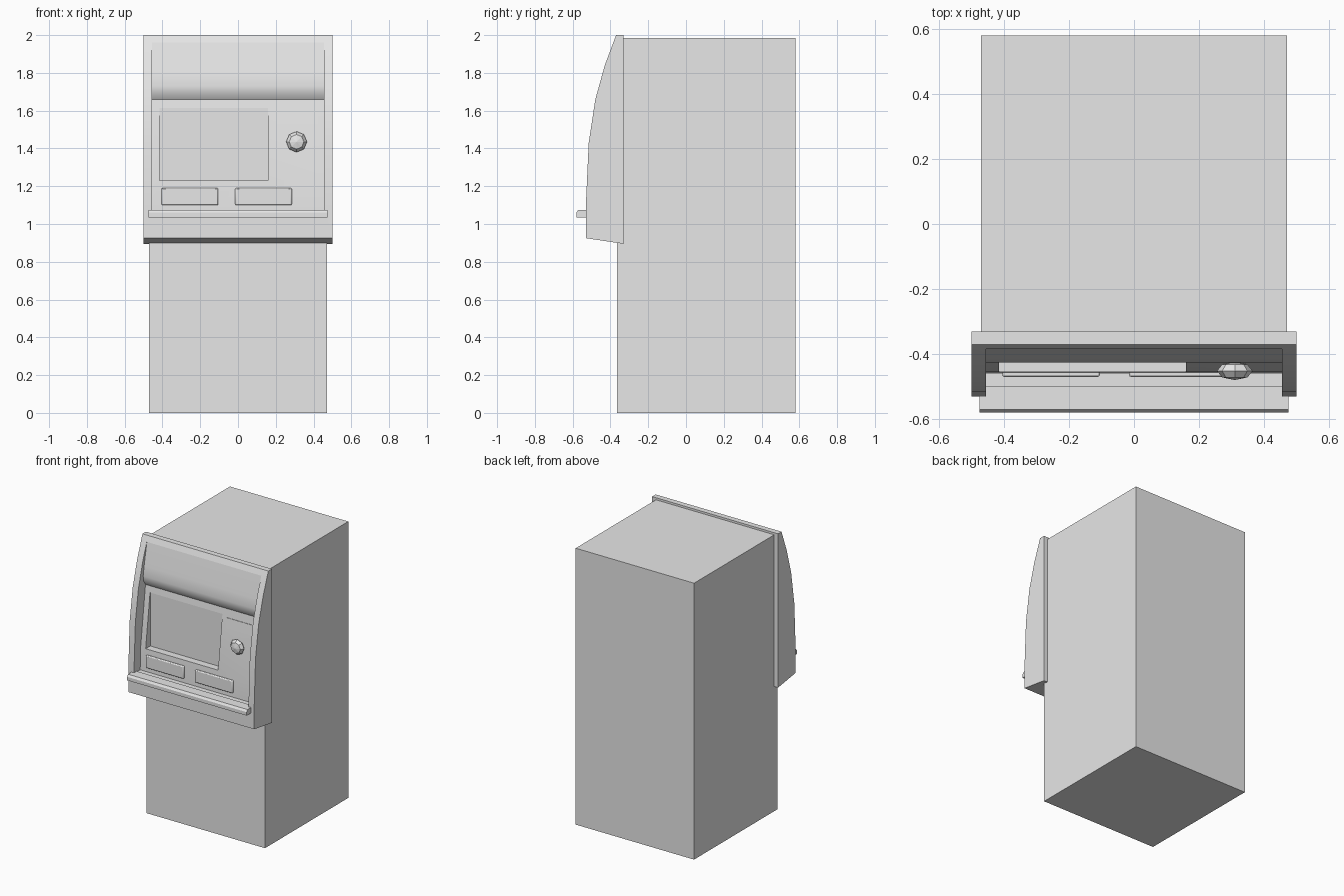
import bpy
import bmesh
from mathutils import Matrix

cube = bpy.data.objects.get("Cube")
if cube:
    bpy.data.objects.remove(cube, do_unlink=True)

grey = bpy.data.materials.new("light_grey")
grey.use_nodes = True
grey.diffuse_color = (0.8, 0.8, 0.8, 1)
grey.node_tree.nodes["Principled BSDF"].inputs["Base Color"].default_value = (0.8, 0.8, 0.8, 1)


def finish(name, bm):
    bmesh.ops.recalc_face_normals(bm, faces=bm.faces)
    mesh = bpy.data.meshes.new(name)
    bm.to_mesh(mesh)
    bm.free()
    mesh.materials.append(grey)
    obj = bpy.data.objects.new(name, mesh)
    bpy.context.collection.objects.link(obj)
    return obj


def extrude(name, profile, x0, x1):
    """Sweep a (y, z) side profile from x0 to x1."""
    bm = bmesh.new()
    face = bm.faces.new([bm.verts.new((x0, y, z)) for y, z in profile])
    swept = bmesh.ops.extrude_face_region(bm, geom=[face])["geom"]
    moved = [v for v in swept if isinstance(v, bmesh.types.BMVert)]
    bmesh.ops.translate(bm, verts=moved, vec=(x1 - x0, 0, 0))
    return finish(name, bm)


def box(name, x0, x1, y0, y1, z0, z1):
    return extrude(name, [(y0, z0), (y1, z0), (y1, z1), (y0, z1)], x0, x1)


def activate(obj):
    bpy.ops.object.select_all(action='DESELECT')
    obj.select_set(True)
    bpy.context.view_layer.objects.active = obj


def cut(target, cutter):
    mod = target.modifiers.new("cut", 'BOOLEAN')
    mod.operation = 'DIFFERENCE'
    mod.solver = 'EXACT'
    mod.object = cutter
    activate(target)
    bpy.ops.object.modifier_apply(modifier=mod.name)
    bpy.data.objects.remove(cutter, do_unlink=True)


# Cabinet
box("cabinet", -0.47, 0.47, -0.365, 0.58, 0, 1.985)

# Curved fascia
fascia = extrude("fascia", [
    (-0.33, 0.895), (-0.53, 0.925), (-0.53, 1.1), (-0.515, 1.43),
    (-0.48, 1.66), (-0.43, 1.84), (-0.37, 2.0), (-0.33, 2.0)], -0.5, 0.5)

# Recess: sloped control panel below a sign with a rolled lower edge
cut(fascia, extrude("recess_cutter", [
    (-0.7, 1.07), (-0.46, 1.07), (-0.455, 1.23), (-0.4, 1.66),
    (-0.42, 1.69), (-0.426, 1.73), (-0.415, 1.8), (-0.384, 1.96),
    (-0.7, 1.96)], -0.455, 0.455))

# Upright screen sunk into the panel
cut(fascia, box("screen_cutter", -0.415, 0.16, -0.7, -0.403, 1.23, 1.615))
activate(fascia)
bpy.ops.object.shade_smooth_by_angle(angle=0.524)

# Shelf with a chamfered lip
extrude("shelf", [(-0.5, 1.035), (-0.58, 1.035), (-0.58, 1.06),
                  (-0.57, 1.075), (-0.5, 1.075)], -0.475, 0.475)

# Raised cash and receipt trays
for name, x in (("left_tray", -0.015), ("right_tray", -0.405)):
    tray = box(name, x, x + 0.3, -0.47, -0.44, 1.1, 1.19)
    bevel = tray.modifiers.new("soft_edges", 'BEVEL')
    bevel.width = 0.006
    bevel.segments = 2
    activate(tray)
    bpy.ops.object.shade_smooth_by_angle(angle=0.6)

# Card slot plate
extrude("card_slot", [(-0.4, 1.53), (-0.42, 1.53), (-0.411, 1.6), (-0.4, 1.6)], 0.2, 0.42)

# Faceted knob
bm = bmesh.new()
bmesh.ops.create_uvsphere(
    bm, u_segments=8, v_segments=4, radius=1,
    matrix=Matrix.Translation((0.31, -0.452, 1.435))
    @ Matrix.Diagonal((0.055, 0.028, 0.055, 1))
    @ Matrix.Rotation(1.5708, 4, 'X'))
finish("knob", bm)
